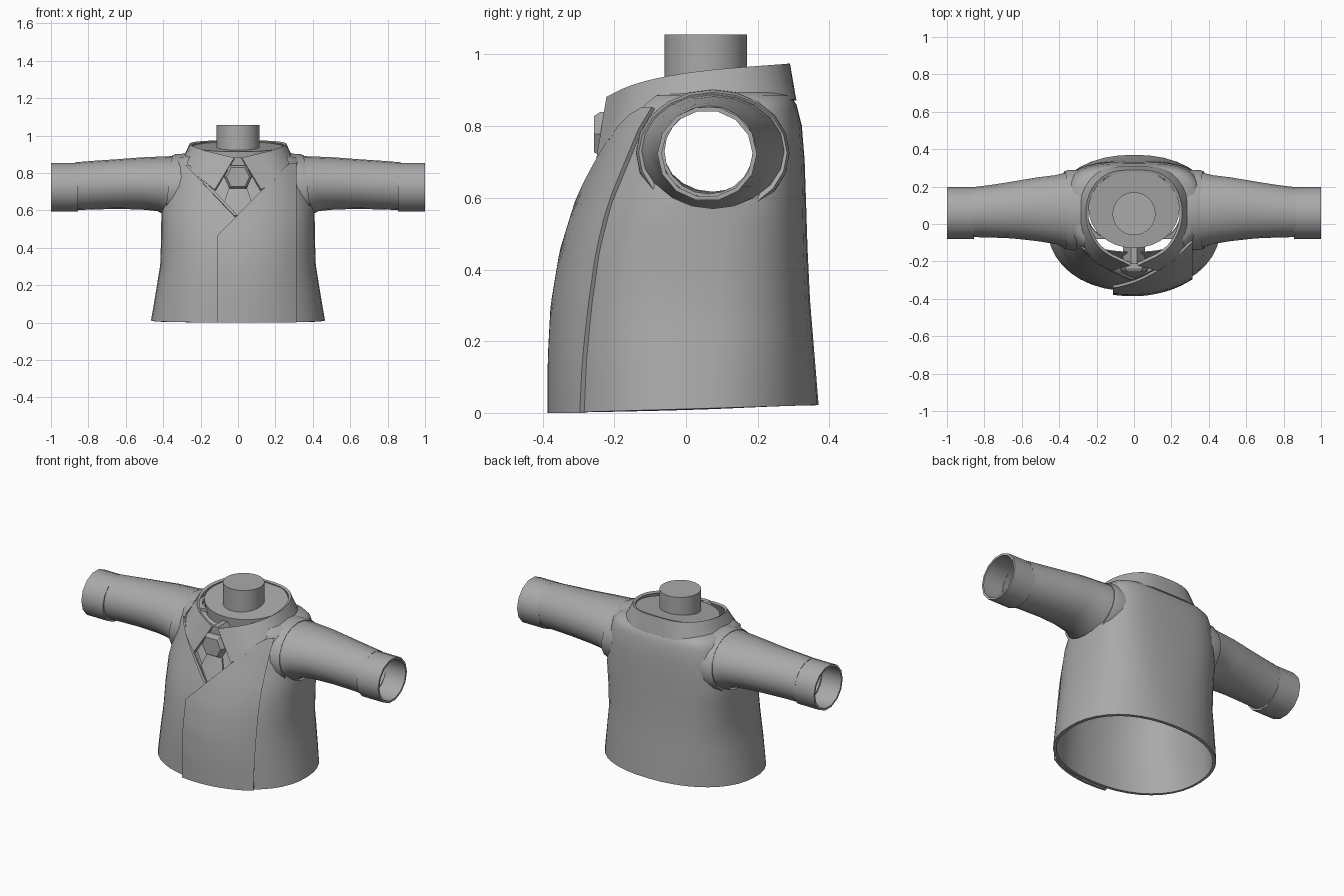
import bpy, bmesh, math
from mathutils import Vector

if "Cube" in bpy.data.objects:
    bpy.data.objects.remove(bpy.data.objects["Cube"])

grey = bpy.data.materials.new("cloth grey")
grey.diffuse_color = (0.4, 0.4, 0.4, 1)
grey.use_nodes = True
grey.node_tree.nodes["Principled BSDF"].inputs["Base Color"].default_value = grey.diffuse_color


def add(name, verts, faces, angle=35):
    """Mesh object with consistent normals and one material."""
    me = bpy.data.meshes.new(name)
    me.from_pydata([tuple(v) for v in verts], [], faces)
    bm = bmesh.new()
    bm.from_mesh(me)
    bmesh.ops.remove_doubles(bm, verts=bm.verts, dist=1e-5)
    bmesh.ops.recalc_face_normals(bm, faces=bm.faces)
    bm.to_mesh(me)
    bm.free()
    me.materials.append(grey)
    ob = bpy.data.objects.new(name, me)
    bpy.context.collection.objects.link(ob)
    return ob


def finish(ob, angle=35):
    """Apply the modifiers, then shade smooth with sharp edges kept."""
    dg = bpy.context.evaluated_depsgraph_get()
    me = bpy.data.meshes.new_from_object(ob.evaluated_get(dg))
    ob.modifiers.clear()
    ob.data = me
    bpy.ops.object.select_all(action='DESELECT')
    ob.select_set(True)
    bpy.context.view_layer.objects.active = ob
    bpy.ops.object.shade_smooth_by_angle(angle=math.radians(angle))
    return ob


def grid(name, rows, closed=False, thick=0.0, offset=-1, caps=False):
    """Skin equal-length rows of points, optionally thickened."""
    n = len(rows[0])
    faces = []
    for r in range(len(rows) - 1):
        for i in range(n if closed else n - 1):
            j = (i + 1) % n
            faces.append((r * n + i, r * n + j, (r + 1) * n + j, (r + 1) * n + i))
    if caps:
        faces += [tuple(range(n)), tuple(range((len(rows) - 1) * n, len(rows) * n))]
    ob = add(name, [p for row in rows for p in row], faces)
    if thick:
        m = ob.modifiers.new("thickness", 'SOLIDIFY')
        m.thickness, m.offset = thick, offset
    return ob


def prism(name, outline, y0, y1):
    """Extrude an x-z outline along y."""
    return grid(name, [[(x, y, z) for x, z in outline] for y in (y0, y1)],
                closed=True, caps=True)


# Body sections: height, half width, front y, back y
BODY = [(0, .465, -.36, .37), (.15, .44, -.36, .358), (.3, .416, -.352, .346),
        (.45, .411, -.327, .339), (.58, .41, -.287, .335), (.7, .392, -.24, .331),
        (.8, .372, -.205, .323), (.86, .352, -.175, .308), (.885, .325, -.15, .29),
        (.9, .25, -.1, .25)]


def section(z):
    for a, b in zip(BODY, BODY[1:]):
        if z <= b[0]:
            t = (z - a[0]) / (b[0] - a[0])
            return [a[k] + (b[k] - a[k]) * t for k in (1, 2, 3)]
    return BODY[-1][1:]


def front_y(x, z):
    a, f, b = section(z)
    c, p = (f + b) / 2, 2.2 + .3 * z
    return c - (b - f) / 2 * max(0, 1 - abs(x / a) ** p) ** (1 / p)


def body_point(ang, z):
    a, f, b = section(z)
    s, c = math.sin(ang), math.cos(ang)
    p = 2.2 + (.3 if s < 0 else 1.7) * z
    x = a * math.copysign(abs(c) ** (2 / p), c)
    y = (f + b) / 2 + (b - f) / 2 * math.copysign(abs(s) ** (2 / p), s)
    return x, y, z + .022 * (y + .37) / .74 * (1 - z / .9)


# Jacket body shell
levels = [0, .08, .15, .22, .3, .38, .45, .52, .58, .64, .7, .75, .8, .835, .86, .885, .9]
body = grid("jacket_body", [[body_point(math.tau * i / 40, z) for i in range(40)]
                            for z in levels], closed=True, thick=.018)


def cut(ob, cutter):
    cutter.hide_render = True
    cutter.hide_set(True)
    m = ob.modifiers.new("cut", 'BOOLEAN')
    m.object, m.operation, m.solver = cutter, 'DIFFERENCE', 'EXACT'


def oval(x, cy, cz, ry, rz, n=20, lean=0.0):
    return [(x - lean * math.sin(math.tau * i / n), cy + ry * math.cos(math.tau * i / n),
             cz + rz * math.sin(math.tau * i / n)) for i in range(n)]


cutters = [prism("neckline_cutter", [(0, .57), (.27, .85), (.2, 1.1), (-.2, 1.1), (-.27, .85)],
                 -.6, -.08)]
for s in (1, -1):
    cutters.append(grid("armhole_cutter", [oval(s * x, .075, .725, .19, .155)
                                           for x in (.24, .7)], closed=True, caps=True))
for c in cutters:
    cut(body, c)
finish(body)
for c in cutters:
    bpy.data.objects.remove(c)

# Overlapping front panel with a slanted lapel edge
xs = [-.112 + .42 * i / 14 for i in range(15)]
rows = []
for x in xs:
    top = min(.46 + 1.03 * (x + .112), .85)
    lift = .006 + .012 * min(1, max(0, (.28 - x) / .25))
    rows.append([(x, front_y(x, top * k / 14) - lift, top * k / 14) for k in range(15)])
finish(grid("front_panel", rows, thick=.016, offset=0))

# Thin lapel edge on the other side of the neckline
rows = []
for k in range(9):
    x = -.26 * k / 8
    z = .57 + 1.04 * -x
    rows.append([(x - d, front_y(x - d, z) - .006, z) for d in (0, .02)])
finish(grid("lapel_edge", rows, thick=.01, offset=0))

# Shirt front behind the neckline
rows = [[(x * .03, front_y(x * .03, z) + .022, z) for x in range(-7, 8)]
        for z in (.5, .56, .62, .68, .74, .8, .86)]
finish(grid("shirt_front", rows, thick=.006))

# Sleeves, seam bands and cuffs, both sides
SLEEVE = [(.29, .075, .725, .205, .168, .02), (.365, .075, .73, .2, .16, .02),
          (.42, .077, .742, .184, .146, .01), (.52, .079, .744, .17, .139, 0),
          (.65, .075, .74, .152, .133, 0), (.77, .068, .735, .14, .13, 0),
          (.87, .063, .729, .133, .128, 0)]
for s, side in ((1, "left"), (-1, "right")):
    rows = [oval(s * x, y, z, ry, rz, lean=s * l) for x, y, z, ry, rz, l in SLEEVE]
    finish(grid(side + "_sleeve", rows, closed=True, thick=.01))
    rows = [oval(s * x, .075, .725, ry, rz, lean=s * .02)
            for x, ry, rz in ((.3, .215, .178), (.35, .214, .177), (.372, .207, .169))]
    finish(grid(side + "_armhole_band", rows, closed=True, thick=.014))
    rows = [oval(s * x, .059, .723, .139, .133, n=14) for x in (.855, 1.0)]
    finish(grid(side + "_cuff", rows, closed=True, thick=.012))

# Folded collar: top, middle and lower edges from back centre to front tip
TOP = [(0, .29, .975), (.14, .27, .973), (.225, .19, .967), (.258, .07, .957),
       (.235, -.05, .94), (.16, -.15, .915), (.02, -.222, .882)]
LOW = [(0, .308, .872), (.17, .292, .875), (.268, .2, .882), (.292, .07, .885),
       (.285, -.08, .85), (.225, -.19, .79), (.125, -.25, .71)]


def smooth_path(pts, steps=3):
    """Catmull-Rom points through a half path mirrored at its start."""
    p = [Vector(q) for q in pts]
    p = [Vector((-p[1].x, p[1].y, p[1].z))] + p + [2 * p[-1] - p[-2]]
    out = []
    for a, b, c, d in zip(p, p[1:], p[2:], p[3:]):
        for k in range(steps):
            t = k / steps
            out.append(.5 * (2 * b + (c - a) * t + (2 * a - 5 * b + 4 * c - d) * t * t
                             + (3 * b - a - 3 * c + d) * t ** 3))
    return out + [p[-2]]


def mirrored(path):
    return [Vector((-q.x, q.y, q.z)) for q in reversed(path[1:])] + path


top, low = mirrored(smooth_path(TOP)), mirrored(smooth_path(LOW))
finish(grid("collar", [top, low], thick=.016), 40)

# Collar stand closing the top around the neck
rows = [[(r * math.cos(t), .08 + r * .86 * math.sin(t), z + .11 * r * math.sin(t))
         for t in (math.tau * i / 32 for i in range(32))]
        for r, z in ((.235, .875), (.243, .94))]
finish(grid("collar_stand", rows, closed=True, caps=True))

# Neck
rows = [[(.115 * math.cos(math.tau * i / 32), .055 + .115 * math.sin(math.tau * i / 32), z)
         for i in range(32)] for z in (.9, 1.056)]
finish(grid("neck", rows, closed=True, caps=True))

# Tie: tapered hexagonal knot, loop above it and blade below it
rows = []
for y, k in ((-.2, 1.0), (-.238, 1.0), (-.256, .82)):
    rows.append([(x * k, y, .778 + z * k) for x, z in
                 ((.075, 0), (.045, .062), (-.045, .062), (-.075, 0), (-.045, -.062), (.045, -.062))])
finish(grid("tie_knot", rows, closed=True, caps=True), 20)
prism("tie_loop", [(-.06, .82), (.06, .82), (.015, .885), (-.015, .885)], -.215, -.12)
rows = [[(x * w, front_y(x * w, z) + y, z) for x, y in ((-1, .008), (0, 0), (1, .008))]
        for z, w in ((.74, .04), (.68, .062), (.6, .085), (.5, .1))]
finish(grid("tie_blade", rows, thick=.012), 20)
